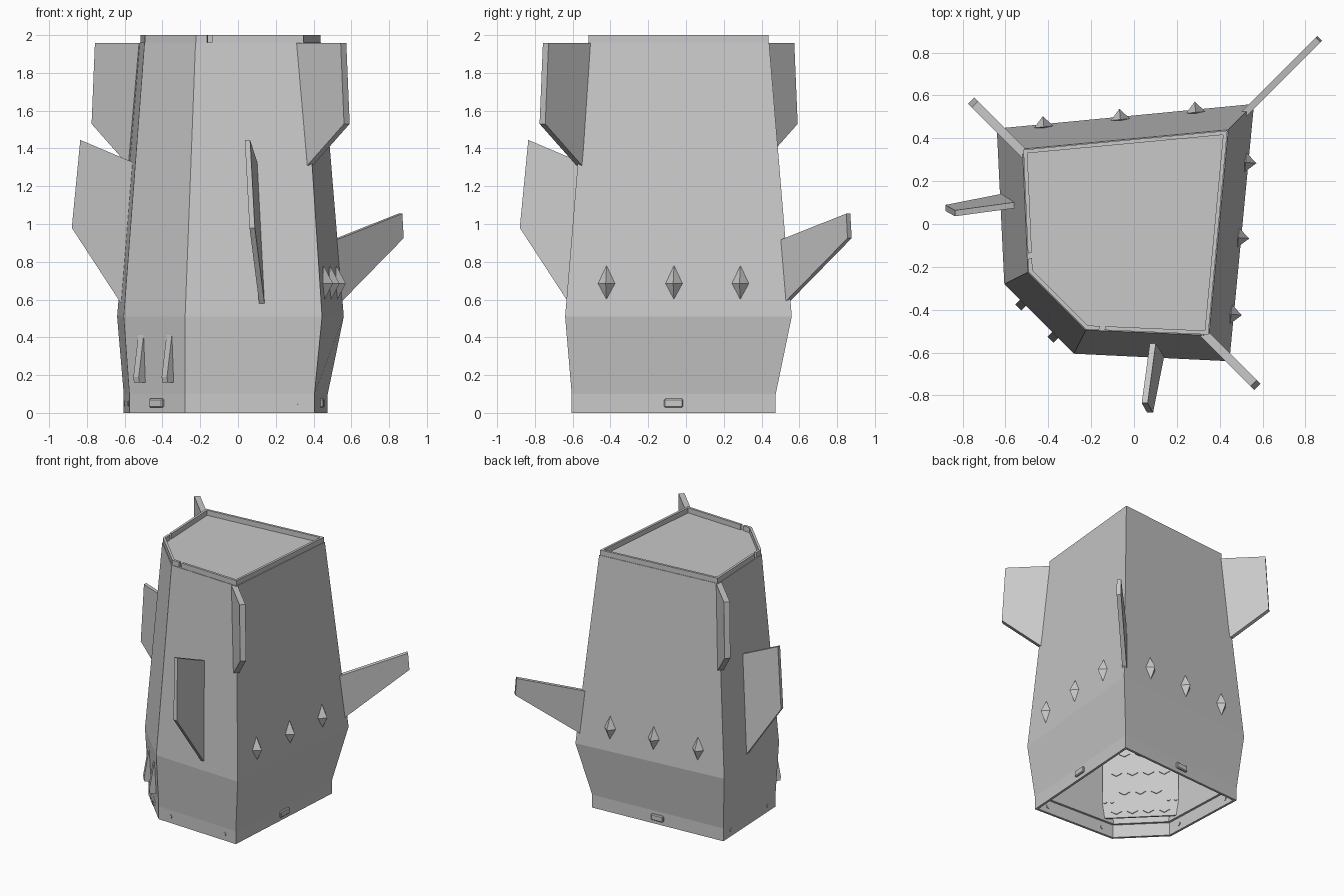
import bpy, bmesh, math
from mathutils import Matrix, Vector

if "Cube" in bpy.data.objects:
    bpy.data.objects.remove(bpy.data.objects["Cube"], do_unlink=True)

grey = bpy.data.materials.new("plain_grey")
grey.use_nodes = True
grey.diffuse_color = (0.58, 0.58, 0.58, 1)
grey.node_tree.nodes["Principled BSDF"].inputs["Base Color"].default_value = (0.58, 0.58, 0.58, 1)


def finish(name, bm):
    bmesh.ops.recalc_face_normals(bm, faces=bm.faces)
    mesh = bpy.data.meshes.new(name)
    bm.to_mesh(mesh)
    bm.free()
    mesh.materials.append(grey)
    obj = bpy.data.objects.new(name, mesh)
    bpy.context.collection.objects.link(obj)
    return obj


def loft(name, rings):
    """Closed skin through rings of equal point count, capped at both ends."""
    bm = bmesh.new()
    loops = [[bm.verts.new(p) for p in ring] for ring in rings]
    n = len(loops[0])
    for low, high in zip(loops, loops[1:]):
        for i in range(n):
            j = (i + 1) % n
            bm.faces.new((low[i], low[j], high[j], high[i]))
    bm.faces.new(loops[0][::-1])
    bm.faces.new(loops[-1])
    return finish(name, bm)


def slab(name, pts, side):
    """Flat plate through pts, thickened both ways by the vector side."""
    side = Vector(side)
    return loft(name, [[Vector(p) - side for p in pts], [Vector(p) + side for p in pts]])


# Five-sided hull section, symmetric about the x = y diagonal
# height, wing corner (near, far), back corner, chamfer corner (near, far)
SECTIONS = [
    (0.0, 0.405, 0.605, 0.475, 0.28, 0.575),
    (0.1, 0.405, 0.605, 0.475, 0.28, 0.575),
    (0.51, 0.445, 0.64, 0.56, 0.28, 0.605),
    (1.96, 0.35, 0.52, 0.44, 0.225, 0.495),
]


def section(z):
    for lo, hi in zip(SECTIONS, SECTIONS[1:]):
        if z <= hi[0]:
            break
    k = (z - lo[0]) / (hi[0] - lo[0])
    a, b, c, e, f = [p + (q - p) * k for p, q in zip(lo[1:], hi[1:])]
    return [Vector(p) for p in ((a, -b), (c, c), (-b, a), (-f, -e), (-e, -f))]


def ring(z, inset=0.0, lift=0.0):
    pts = section(z)
    out = []
    for i, p in enumerate(pts):
        d1 = (p - pts[i - 1]).normalized()
        d2 = (pts[(i + 1) % 5] - p).normalized()
        n1, n2 = Vector((-d1.y, d1.x)), Vector((-d2.y, d2.x))
        q = p + (n1 + n2) * inset / (1 + n1.dot(n2))
        out.append(Vector((q.x, q.y, z + lift)))
    return out


SIDE_X, SIDE_Y, LEFT, CHAMFER, FRONT = range(5)


def frame(edge, t, z, out=0.0):
    """Local axes on a hull side: x along it, y outward, z up."""
    pts = section(z)
    p, q = pts[edge], pts[(edge + 1) % 5]
    d = (q - p).normalized()
    n = Vector((d.y, -d.x))
    o = p.lerp(q, t) + n * out
    return Matrix(((d.x, n.x, 0, o.x), (d.y, n.y, 0, o.y), (0, 0, 1, z), (0, 0, 0, 1)))


def box(name, mat, size):
    bm = bmesh.new()
    bmesh.ops.create_cube(bm, size=1, matrix=mat @ Matrix.Diagonal((*size, 1)))
    return finish(name, bm)


def disc(name, mat, radius, depth, sides):
    bm = bmesh.new()
    bmesh.ops.create_cone(bm, cap_ends=True, segments=sides, radius1=radius, radius2=radius,
                          depth=depth, matrix=mat @ Matrix.Rotation(math.pi / 2, 4, 'X'))
    return finish(name, bm)


# Hollow hull, open underneath, with a stepped inner lip
loft("hull", [ring(1.92, 0.03), ring(0.51, 0.03), ring(0.1, 0.035), ring(0.1, 0.018),
              ring(0, 0.018), ring(0), ring(0.1), ring(0.51), ring(1.96)])

# Top rim walls, with a narrow notch near each chamfer corner
outer, inner = ring(1.96, 0.004), ring(1.96, 0.022)
SPANS = {LEFT: [(0, 0.85), (0.895, 1)], FRONT: [(0, 0.105), (0.15, 1)]}
for e in range(5):
    for s, t in SPANS.get(e, [(0, 1)]):
        j = (e + 1) % 5
        base = [outer[e].lerp(outer[j], s), outer[e].lerp(outer[j], t),
                inner[e].lerp(inner[j], t), inner[e].lerp(inner[j], s)]
        loft("rim_wall", [base, [p + Vector((0, 0, 0.04)) for p in base]])

# Upper corner fins and side fins, mirrored across the diagonal
R = math.sqrt(0.5)
corner = [(0.59, 1.957), (0.92, 1.957), (0.945, 1.53), (0.67, 1.31)]
corner = [(s * R - 0.092, -s * R - 0.092, z) for s, z in corner]
side_fin = [(0.09, -0.54, 1.32), (0.05, -0.835, 1.445), (0.075, -0.88, 0.98), (0.13, -0.60, 0.55)]
for swap in (False, True):
    def place(p):
        return (p[1], p[0], p[2]) if swap else p
    slab("corner_fin", [place(p) for p in corner], (0.015, 0.015, 0))
    slab("side_fin", [place(p) for p in side_fin], place((0.014, 0, 0)))

# Long fin on the back corner
tail = [(0.70, 0.91), (1.215, 1.055), (1.225, 0.925), (0.72, 0.56)]
slab("back_fin", [(s * R, s * R, z) for s, z in tail], (0.011, -0.011, 0))

# Diamond studs on the two rear sides
for e in (SIDE_X, SIDE_Y):
    for t in (0.175, 0.48, 0.78):
        t = t if e == SIDE_X else 1 - t
        bm = bmesh.new()
        m = frame(e, t, 0.685)
        rim = [bm.verts.new(m @ Vector(p)) for p in
               ((0.045, 0, 0), (0, 0, 0.095), (-0.045, 0, 0), (0, 0, -0.095))]
        for y in (0.05, -0.03):
            tip = bm.verts.new(m @ Vector((0, y, 0)))
            for i in range(4):
                bm.faces.new((rim[i], rim[(i + 1) % 4], tip))
        finish("stud", bm)

# Small latch blocks and bolts on the bottom lip
for e in (SIDE_X, SIDE_Y, CHAMFER):
    latch = box("latch", frame(e, 0.5, 0.052), (0.1, 0.03, 0.046))
    bev = latch.modifiers.new("soft_edge", 'BEVEL')
    bev.width, bev.segments = 0.006, 1
for e in (FRONT, LEFT):
    for t in (0.15, 0.85):
        disc("lip_bolt", frame(e, t, 0.05, -0.01), 0.015, 0.028, 16)

# Wedge ribs on the chamfer
for t in (0.25, 0.75):
    m = frame(CHAMFER, t, 0.16)
    profile = [(-0.03, 0), (0.045, 0), (0.05, 0.03), (0.012, 0.26), (-0.03, 0.26)]
    slab("rib", [m @ Vector((0, y, z)) for y, z in profile], m.to_3x3() @ Vector((0.02, 0, 0)))

# Inner panel behind the chamfer, with rows of hexagonal cells
panel = frame(CHAMFER, 0.5, 0.1, -0.08)
box("inner_panel", panel @ Matrix.Translation((0, 0, 0.33)), (0.54, 0.012, 0.62))
for row in range(4):
    count = 4 - row % 2
    for i in range(count):
        x = (i - (count - 1) / 2) * 0.113
        disc("hex_cell", panel @ Matrix.Translation((x, -0.007, 0.09 + row * 0.155)), 0.045, 0.012, 6)
for x in (-0.25, -0.2, 0.2, 0.25):
    disc("panel_bolt", panel @ Matrix.Translation((x, -0.007, 0.15)), 0.013, 0.012, 10)
